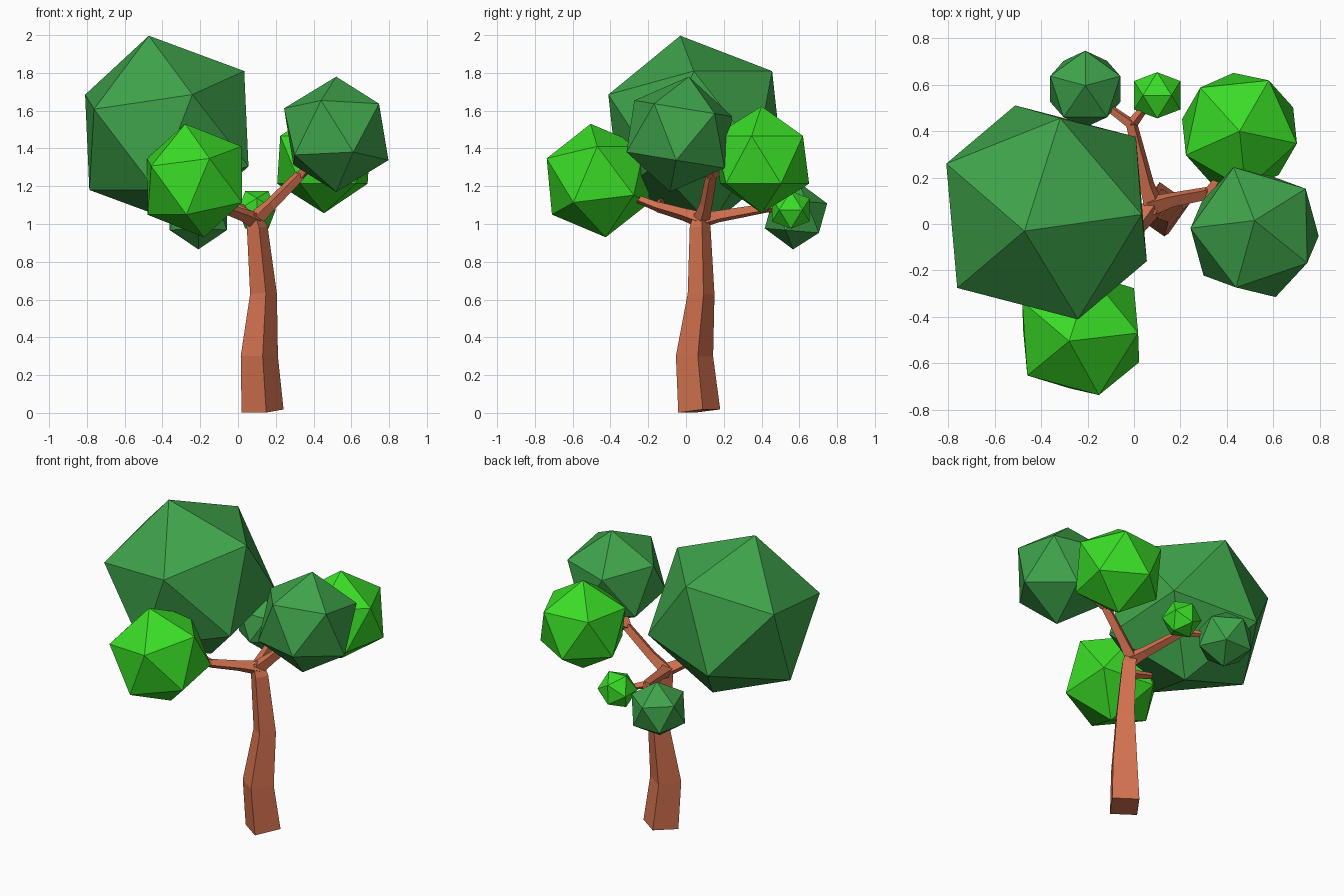
import bpy, bmesh
from math import sin, cos, pi, radians
from mathutils import Vector, Matrix

cube = bpy.data.objects.get("Cube")
if cube:
    bpy.data.objects.remove(cube, do_unlink=True)


def material(name, rgb):
    mat = bpy.data.materials.new(name)
    mat.use_nodes = True
    mat.diffuse_color = (*rgb, 1)
    mat.node_tree.nodes["Principled BSDF"].inputs["Base Color"].default_value = (*rgb, 1)
    return mat


bark = material("reddish bark", (0.66, 0.17, 0.08))
dark_green = material("dark green", (0.05, 0.37, 0.07))
bright_green = material("bright green", (0.042, 0.72, 0.02))


def add_object(name, bm, mat):
    bmesh.ops.recalc_face_normals(bm, faces=bm.faces[:])
    mesh = bpy.data.meshes.new(name)
    bm.to_mesh(mesh)
    bm.free()
    mesh.materials.append(mat)
    obj = bpy.data.objects.new(name, mesh)
    bpy.context.collection.objects.link(obj)
    return obj


def frame(axis, side):
    """Rotation whose z follows axis and whose x leans towards side."""
    z = Vector(axis).normalized()
    side = Vector(side)
    x = (side - z * side.dot(z)).normalized()
    return Matrix((x, z.cross(x), z)).transposed()


def leaf_ball(name, centre, radius, tip, neighbour, mat):
    """Icosahedron turned so one corner points along tip, the next to neighbour."""
    bm = bmesh.new()
    turn = Matrix.Translation(centre) @ frame(tip, neighbour).to_4x4()
    bmesh.ops.create_icosphere(bm, subdivisions=1, radius=radius, matrix=turn)
    add_object(name, bm, mat)


def limb(name, points, radii, side):
    """Four-sided tapering tube along a path."""
    pts = [Vector(p) for p in points]
    bm = bmesh.new()
    rings = []
    for i, (p, r) in enumerate(zip(pts, radii)):
        rot = frame(pts[min(i + 1, len(pts) - 1)] - pts[max(i - 1, 0)], side)
        rings.append([bm.verts.new(p + rot @ Vector((r * cos(k * pi / 2), r * sin(k * pi / 2), 0)))
                      for k in range(4)])
    for a, b in zip(rings, rings[1:]):
        for k in range(4):
            n = (k + 1) % 4
            bm.faces.new((a[k], a[n], b[n], b[k]))
    bm.faces.new(rings[0][::-1])
    bm.faces.new(rings[-1])
    add_object(name, bm, bark)


# Trunk
limb("trunk",
     [(0.13, 0.07, 0.01), (0.113, 0.045, 0.3), (0.135, 0.08, 0.63),
      (0.102, 0.075, 0.98), (0.08, 0.08, 1.05)],
     [0.113, 0.1, 0.072, 0.056, 0.042],
     (cos(radians(10)), sin(radians(10)), 0))

# Branches, each forking towards two leaf balls
up = (0.3, 0.3, 1)
fork = Vector((0.085, 0.08, 1.02))
left_fork = (0.33, 0.135, 1.26)
back_fork = (-0.01, 0.43, 1.085)
front_fork = (-0.09, -0.15, 1.09)
limb("left_branch", [fork, (0.17, 0.105, 1.1), left_fork], [0.045, 0.034, 0.03], up)
limb("left_twig_back", [left_fork, (0.42, 0.26, 1.32)], [0.028, 0.02], up)
limb("left_twig_front", [left_fork, (0.44, 0.05, 1.38)], [0.028, 0.02], up)
limb("back_branch", [fork, (0.055, 0.17, 1.04), back_fork], [0.045, 0.034, 0.026], up)
limb("back_twig_left", [back_fork, (0.06, 0.52, 1.08)], [0.024, 0.017], up)
limb("back_twig_right", [back_fork, (-0.12, 0.51, 1.07)], [0.024, 0.017], up)
limb("front_branch", [fork, (0.02, -0.01, 1.05), front_fork], [0.045, 0.034, 0.028], up)
limb("front_twig_front", [front_fork, (-0.16, -0.3, 1.15)], [0.026, 0.02], up)
limb("front_twig_right", [front_fork, (-0.24, -0.13, 1.12)], [0.026, 0.02], up)

# Leaf balls
leaf_ball("large_crown", (-0.377, 0.05, 1.495), 0.517,
          (-0.095, -0.08, 0.5), (0.135, -0.46, 0.19), dark_green)
leaf_ball("front_leaves", (-0.23, -0.465, 1.23), 0.307,
          (-0.05, -0.04, 0.3), (0.08, -0.275, 0.117), bright_green)
leaf_ball("left_leaves", (0.52, -0.035, 1.475), 0.309,
          (0, 0.05, 0.305), (-0.09, 0.278, 0.094), dark_green)
leaf_ball("back_left_leaves", (0.455, 0.4, 1.34), 0.283,
          (0, 0, 1), (cos(radians(60)), sin(radians(60)), 0), bright_green)
leaf_ball("back_right_leaves", (-0.21, 0.582, 1.043), 0.178,
          (0, 0.015, 0.177), (0, 1, 0), dark_green)
leaf_ball("small_back_leaves", (0.1, 0.555, 1.075), 0.117,
          (0.526, 0, 0.85), (-0.526, 0, 0.85), bright_green)
